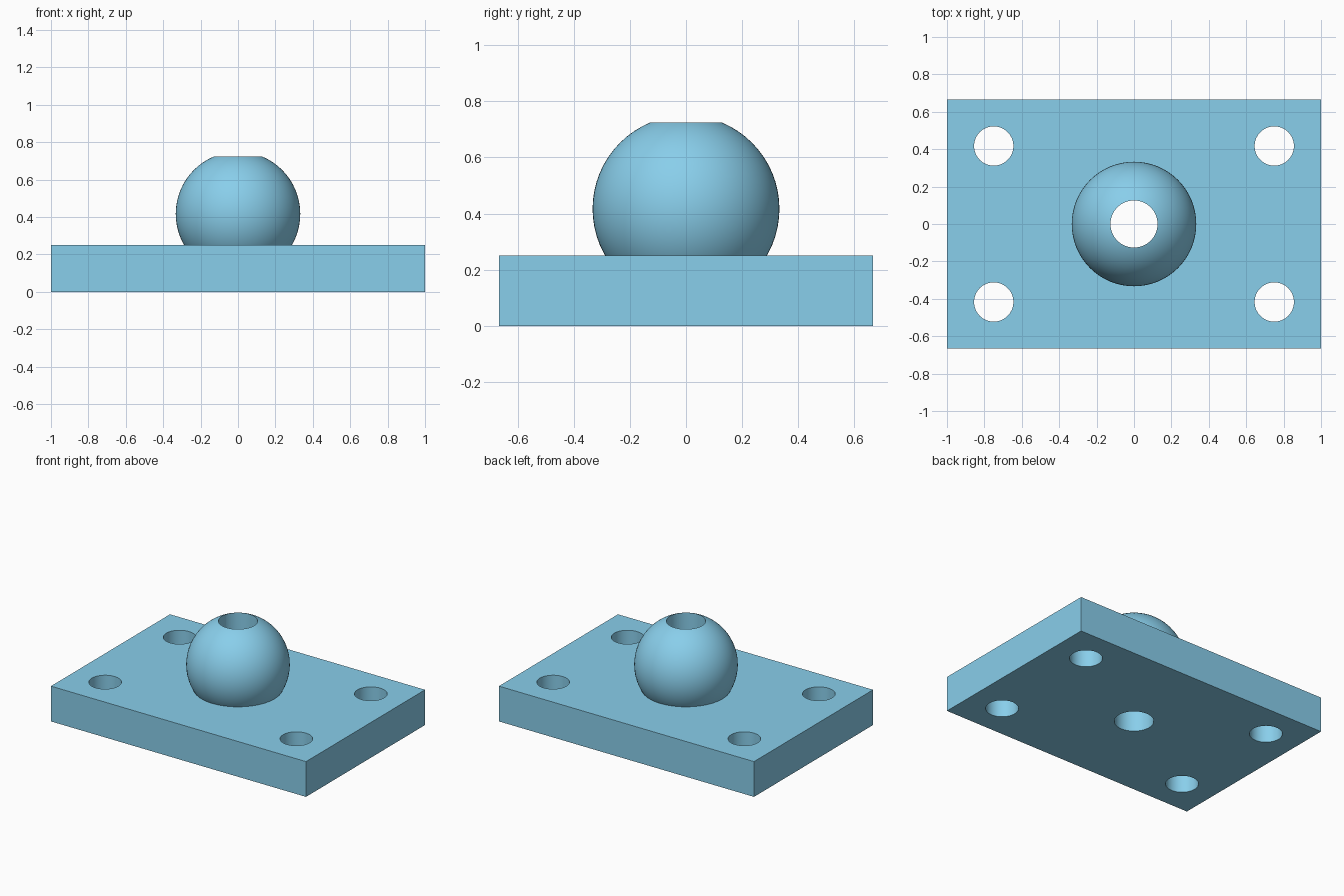
import bpy
from math import radians

if "Cube" in bpy.data.objects:
    bpy.data.objects.remove(bpy.data.objects["Cube"])

PLATE = (2.0, 1.333, 0.25)
BALL_R, BALL_Z = 0.333, 0.417
BORE_R, HOLE_R = 0.126, 0.105


def cutter(name, x, y, radius):
    bpy.ops.mesh.primitive_cylinder_add(vertices=64, radius=radius, depth=2, location=(x, y, 0.4))
    bpy.context.object.name = name
    return bpy.context.object


def combine(target, other, operation):
    mod = target.modifiers.new(other.name, 'BOOLEAN')
    mod.operation = operation
    mod.solver = 'EXACT'
    mod.object = other
    bpy.context.view_layer.objects.active = target
    bpy.ops.object.modifier_apply(modifier=mod.name)
    bpy.data.objects.remove(other)


# Base plate
bpy.ops.mesh.primitive_cube_add(size=1, location=(0, 0, PLATE[2] / 2))
mount = bpy.context.object
mount.name = "ball_mount_plate"
mount.scale = PLATE
bpy.ops.object.transform_apply(location=True, rotation=False, scale=True)

# Ball sunk into the plate
bpy.ops.mesh.primitive_uv_sphere_add(segments=64, ring_count=32, radius=BALL_R, location=(0, 0, BALL_Z))
ball = bpy.context.object
ball.name = "ball"
combine(mount, ball, 'UNION')

# Central bore through ball and plate, then four corner screw holes
combine(mount, cutter("bore", 0, 0, BORE_R), 'DIFFERENCE')
for sx in (-1, 1):
    for sy in (-1, 1):
        combine(mount, cutter("screw_hole", sx * 0.75, sy * 0.417, HOLE_R), 'DIFFERENCE')

# Smooth round surfaces, crisp edges
bpy.ops.object.select_all(action='DESELECT')
mount.select_set(True)
bpy.context.view_layer.objects.active = mount
bpy.ops.object.shade_smooth_by_angle(angle=radians(30))

# Light blue finish
blue = bpy.data.materials.new("light_blue")
blue.diffuse_color = (0.25, 0.62, 0.83, 1)
blue.use_nodes = True
blue.node_tree.nodes["Principled BSDF"].inputs["Base Color"].default_value = blue.diffuse_color
mount.data.materials.clear()
mount.data.materials.append(blue)
